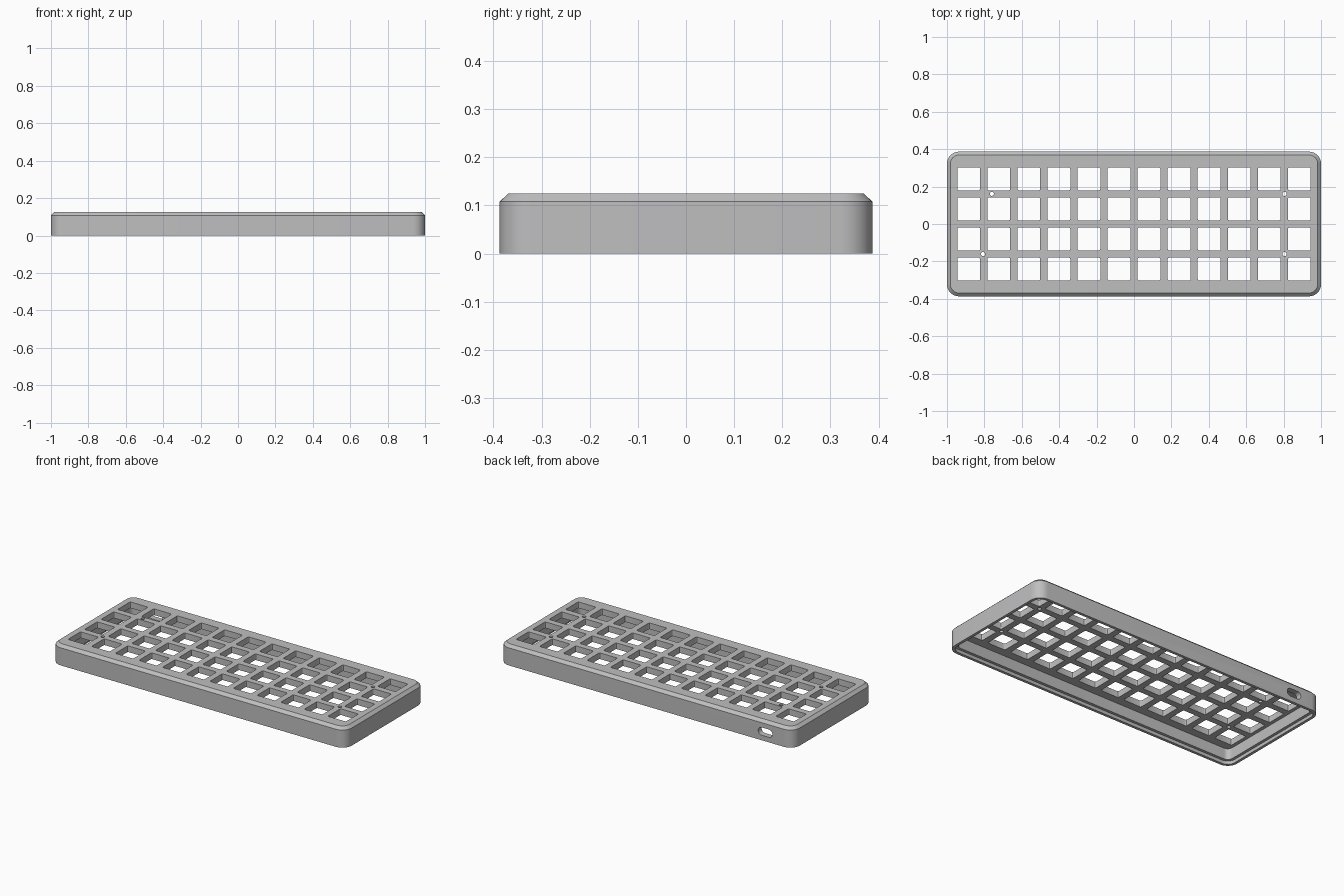
import bpy, bmesh, math

if "Cube" in bpy.data.objects:
    bpy.data.objects.remove(bpy.data.objects["Cube"])

grey = bpy.data.materials.new("case grey")
grey.diffuse_color = (0.52, 0.52, 0.53, 1)
grey.use_nodes = True
grey.node_tree.nodes["Principled BSDF"].inputs["Base Color"].default_value = grey.diffuse_color


def ring(bm, hx, hy, r, z, cx=0, cy=0, seg=8):
    """Rounded rectangle of vertices at height z."""
    out = []
    for k, (sx, sy) in enumerate([(1, 1), (-1, 1), (-1, -1), (1, -1)]):
        for i in range(seg + 1):
            a = math.pi / 2 * (k + i / seg)
            out.append(bm.verts.new((cx + sx * (hx - r) + r * math.cos(a),
                                     cy + sy * (hy - r) + r * math.sin(a), z)))
    return out


def loft(bm, rings):
    """Closed solid through a stack of rings."""
    n = len(rings[0])
    bm.faces.new(rings[0][::-1])
    for a, b in zip(rings, rings[1:]):
        for i in range(n):
            j = (i + 1) % n
            bm.faces.new((a[i], a[j], b[j], b[i]))
    bm.faces.new(rings[-1])


def finish(name, bm):
    bmesh.ops.recalc_face_normals(bm, faces=bm.faces)
    me = bpy.data.meshes.new(name)
    bm.to_mesh(me)
    bm.free()
    ob = bpy.data.objects.new(name, me)
    bpy.context.collection.objects.link(ob)
    return ob


def cut(target, bm, name):
    """Subtract a solid from the target and drop the cutter."""
    cutter = finish(name, bm)
    cutter.hide_render = True
    mod = target.modifiers.new(name, 'BOOLEAN')
    mod.operation = 'DIFFERENCE'
    mod.solver = 'EXACT'
    mod.object = cutter
    bpy.context.view_layer.objects.active = target
    bpy.ops.object.modifier_apply(modifier=name)
    bpy.data.objects.remove(cutter)


# Outer shell with chamfered top edge
HX, HY, H, R = 1.0, 0.387, 0.125, 0.065
bm = bmesh.new()
loft(bm, [ring(bm, HX, HY, R, 0),
          ring(bm, HX, HY, R, 0.108),
          ring(bm, HX - 0.018, HY - 0.018, R - 0.018, H)])
case = finish("keyboard_case", bm)
case.data.materials.append(grey)

# Hollow underside, with a stepped rim for a bottom cover
bm = bmesh.new()
loft(bm, [ring(bm, HX - 0.017, HY - 0.017, R - 0.017, -0.05),
          ring(bm, HX - 0.017, HY - 0.017, R - 0.017, 0.02),
          ring(bm, HX - 0.034, HY - 0.034, R - 0.034, 0.02),
          ring(bm, HX - 0.034, HY - 0.034, R - 0.034, 0.087)])
cut(case, bm, "cavity")

# Key openings, 12 by 4, and four screw holes
PITCH = 0.1607
bm = bmesh.new()
for col in range(12):
    for row in range(4):
        x, y = (col - 5.5) * PITCH, (row - 1.5) * PITCH
        loft(bm, [ring(bm, 0.061, 0.061, 0.008, z, x, y, 3) for z in (0.06, 0.2)])
for x, y in [(-0.76, 0.161), (0.805, 0.161), (-0.807, -0.161), (0.805, -0.161)]:
    loft(bm, [ring(bm, 0.0111, 0.0111, 0.011, z, x, y, 4) for z in (0.06, 0.2)])
cut(case, bm, "openings")

# Cable port through the back wall
bm = bmesh.new()
loft(bm, [ring(bm, 0.048, 0.024, 0.0235, z) for z in (-0.08, 0.08)])
for v in bm.verts:
    x, y, z = v.co
    v.co = (x - 0.81, HY + z, y + 0.055)
cut(case, bm, "port")

# Smooth corners, crisp edges
bpy.ops.object.select_all(action='DESELECT')
case.select_set(True)
bpy.context.view_layer.objects.active = case
bpy.ops.object.shade_smooth_by_angle(angle=math.radians(30))
